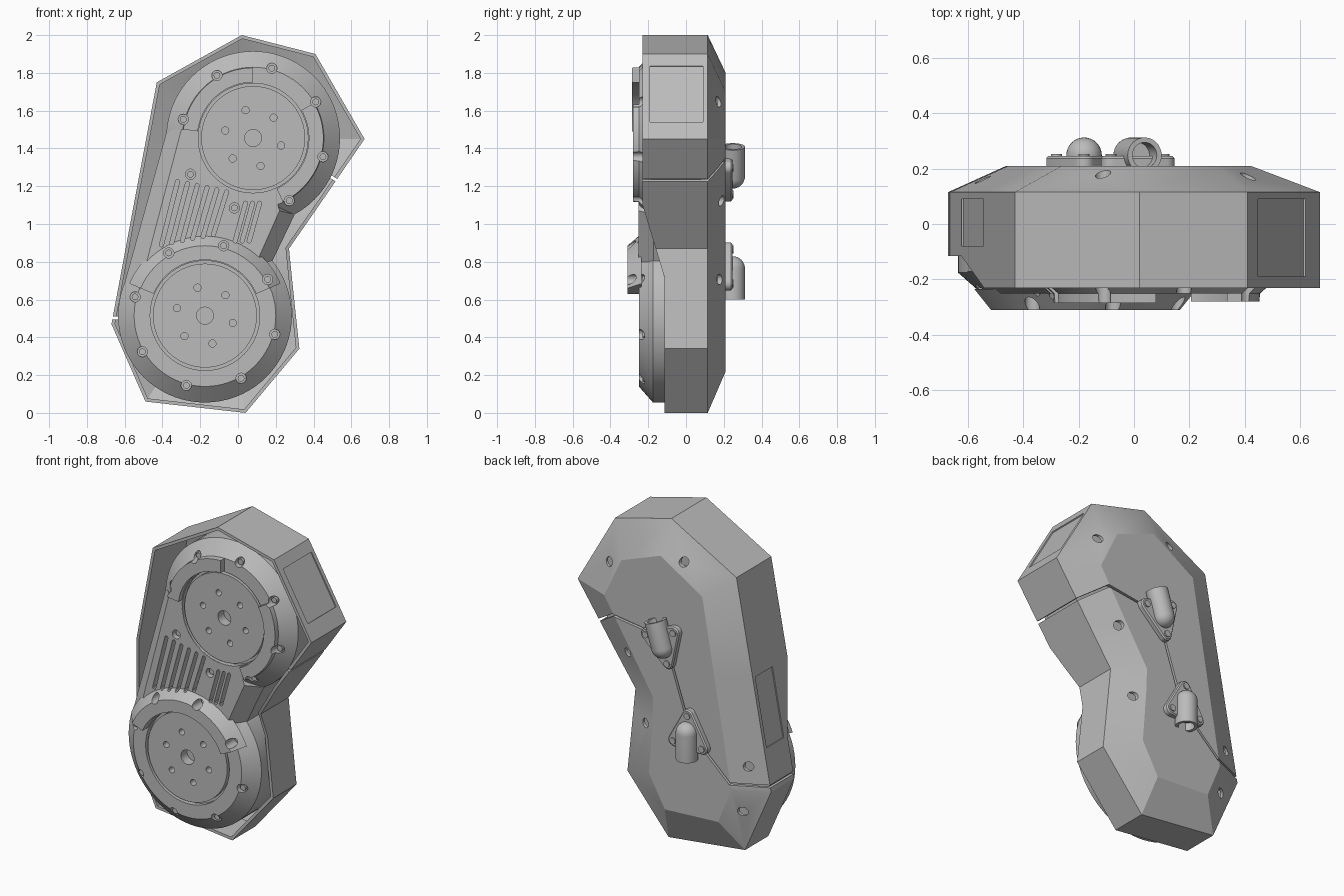
import bpy, bmesh
from math import sin, cos, pi, radians, hypot

cube = bpy.data.objects.get("Cube")
if cube:
    bpy.data.objects.remove(cube)

GREY = (0.5, 0.5, 0.5, 1)
metal = bpy.data.materials.new("plain grey")
metal.use_nodes = True
metal.diffuse_color = GREY
metal.node_tree.nodes["Principled BSDF"].inputs["Base Color"].default_value = GREY


def loft(bm, rings):
    """Skin equal-length rings of points and close both ends."""
    rows = [[bm.verts.new(p) for p in ring] for ring in rings]
    n = len(rows[0])
    for a, b in zip(rows, rows[1:]):
        for i in range(n):
            j = (i + 1) % n
            bm.faces.new((a[i], a[j], b[j], b[i]))
    bm.faces.new(rows[0][::-1])
    bm.faces.new(rows[-1])


def prism(bm, outline, y0, y1):
    loft(bm, [[(x, y, z) for x, z in outline] for y in (y0, y1)])


def circle(x, z, r, n=24):
    return [(x + r * cos(2 * pi * i / n), z + r * sin(2 * pi * i / n)) for i in range(n)]


def make(name, bm):
    bmesh.ops.recalc_face_normals(bm, faces=bm.faces)
    me = bpy.data.meshes.new(name)
    bm.to_mesh(me)
    bm.free()
    ob = bpy.data.objects.new(name, me)
    me.materials.append(metal)
    bpy.context.scene.collection.objects.link(ob)
    return ob


def finish(ob, cutter=None):
    """Cut with the first solver that keeps the part, then smooth by angle."""
    me = ob.data
    if cutter:
        mod = ob.modifiers.new("cut", "BOOLEAN")
        mod.operation, mod.object = "DIFFERENCE", cutter
        for solver in ("EXACT", "MANIFOLD", "FLOAT"):
            mod.solver = solver
            bpy.context.view_layer.update()
            dg = bpy.context.evaluated_depsgraph_get()
            result = bpy.data.meshes.new_from_object(ob.evaluated_get(dg))
            if len(result.polygons) >= len(ob.data.polygons):
                me = result
                break
        ob.modifiers.clear()
        ob.data = me
    me.shade_smooth()
    me.set_sharp_from_angle(angle=radians(22))


def helper(ob):
    ob.hide_render = True
    ob.hide_set(True)
    return ob


UPPER, LOWER = (0.08, 1.455), (-0.175, 0.515)


def polar(c, r, deg):
    return c[0] + r * cos(radians(deg)), c[1] + r * sin(radians(deg))


# Shell: outer corner and matching back-face corner, clockwise from the top
corners = [
    (0.02, 2.0, 0.03, 1.8), (0.41, 1.9, 0.30, 1.7), (0.67, 1.45, 0.42, 1.45),
    (0.43, 1.1, 0.204, 1.1), (0.27, 0.87, 0.08, 0.9), (0.285, 0.72, 0.085, 0.75),
    (0.325, 0.34, 0.11, 0.42), (0.04, 0, 0, 0.22), (-0.49, 0.06, -0.37, 0.24),
    (-0.67, 0.47, -0.46, 0.46), (-0.623, 0.72, -0.419, 0.7),
    (-0.541, 1.16, -0.343, 1.14), (-0.43, 1.75, -0.26, 1.62)]


def inset(loop, t):
    """Move a clockwise loop inward by t with mitred corners."""
    out = []
    for i, (x, z) in enumerate(loop):
        normals = []
        for a, b in ((loop[i - 1], loop[i]), (loop[i], loop[(i + 1) % len(loop)])):
            dx, dz = b[0] - a[0], b[1] - a[1]
            normals.append((-dz / hypot(dx, dz), dx / hypot(dx, dz)))
        (ax, az), (bx, bz) = normals
        k = t / (1 + ax * bx + az * bz)
        out.append((x - k * (ax + bx), z - k * (az + bz)))
    return out


def rim(z):
    return -0.115 - 0.115 * min(1, max(0, (z - 0.72) / 0.38))


wall = [c[:2] for c in corners]
back = [c[2:] for c in corners]
wall_in, back_in = inset(wall, 0.018), inset(back, 0.01)
rims = [rim(z) for x, z in wall]


def flat(loop, y):
    return [(x, y, z) for x, z in loop]


def edge(loop):
    return [(x, y, z) for (x, z), y in zip(loop, rims)]


bm = bmesh.new()
loft(bm, [flat(back_in, 0.19), flat(wall_in, 0.105), edge(wall_in),
          edge(wall), flat(wall, 0.115), flat(back, 0.21)])
shell = make("outer_shell", bm)

# Shell cutter: parting gap, back screw holes and shallow side panels
bm = bmesh.new()
path = [(0.62, 1.165), (0.36, 1.34), (0, 1.29), (-0.18, 0.75), (-0.45, 0.5), (-0.75, 0.505)]
sides = [[], []]
for i, (x, z) in enumerate(path):
    a, b = path[max(i - 1, 0)], path[min(i + 1, len(path) - 1)]
    dx, dz = b[0] - a[0], b[1] - a[1]
    k = 0.008 / hypot(dx, dz)
    sides[0].append((x - dz * k, z + dx * k))
    sides[1].append((x + dz * k, z - dx * k))
prism(bm, sides[0] + sides[1][::-1], -0.4, 0.4)
for c, angles in ((UPPER, (30, 120, -60)), (LOWER, (30, 165, 210))):
    for a in angles:
        prism(bm, circle(*polar(c, 0.383, a), 0.028), 0.06, 0.35)


def panel(p, q, t0, t1, y0, y1):
    dx, dz = q[0] - p[0], q[1] - p[1]
    k = 1 / hypot(dx, dz)
    rings = []
    for off in (-0.007, 0.03):
        (ax, az), (bx, bz) = [(p[0] + dx * t - dz * k * off, p[1] + dz * t + dx * k * off)
                              for t in (t0, t1)]
        rings.append([(ax, y0, az), (bx, y0, bz), (bx, y1, bz), (ax, y1, az)])
    loft(bm, rings)


panel(wall[1], wall[2], 0.14, 0.8, -0.19, 0.09)
panel(wall[9], wall[12], 0.2, 0.53, -0.08, 0.09)
finish(shell, helper(make("shell_cutter", bm)))

# Front cutter: bolt counterbores, disc holes and vent slots
bm = bmesh.new()
for c in (UPPER, LOWER):
    for k in range(8):
        prism(bm, circle(*polar(c, 0.383, 30 + 45 * k), 0.027), -0.4, -0.212)
    for k in range(6):
        prism(bm, circle(*polar(c, 0.153, 45 + 60 * k), 0.019), -0.4, -0.2)
    prism(bm, circle(*c, 0.045), -0.4, -0.19)
slots = [(-0.32 + 0.052 * i, 1.225 - 0.011 * i, -0.405 + 0.055 * i, 0.89 + 0.011 * i) for i in range(6)]
slots += [(0.04 + 0.037 * i, 1.11, -0.015 + 0.037 * i, 0.91) for i in range(3)]
for x0, z0, x1, z1 in slots:
    a = [(x0 + 0.011 * cos(t * pi / 4), z0 + 0.011 * sin(t * pi / 4)) for t in range(5)]
    b = [(x1 - 0.011 * cos(t * pi / 4), z1 - 0.011 * sin(t * pi / 4)) for t in range(5)]
    prism(bm, a + b, -0.4, -0.21)
front_cutter = helper(make("front_cutter", bm))

# Round joint housings with a grooved disc
profile = [(0.46, 0.08), (0.46, -0.175), (0.375, -0.25), (0.29, -0.25),
           (0.29, -0.22), (0.275, -0.22), (0.275, -0.25)]
fronts = []
for name, c in (("upper_housing", UPPER), ("lower_housing", LOWER)):
    bm = bmesh.new()
    loft(bm, [[(x, y, z) for x, z in circle(*c, r, 72)] for r, y in profile])
    fronts.append(make(name, bm))

# Web joining the housings, following both discs, with sloped outer sides
upper_arc = [polar(UPPER, 0.292, a) for a in range(172, 293, 10)]
lower_arc = [polar(LOWER, 0.34, a) for a in range(24, 157, 12)]
face = upper_arc + [(0.22, 1.07), (0.1, 0.8), (0.17, 0.66)] + lower_arc + [(-0.52, 0.66), (-0.3, 1.5)]
base = upper_arc + [(0.30, 1.05), (0.18, 0.8), (0.25, 0.68)] + lower_arc + [(-0.625, 0.6), (-0.375, 1.5)]
bm = bmesh.new()
loft(bm, [flat(base, 0.06), flat(base, -0.172), flat(face, -0.2515)])
fronts.append(make("vented_web", bm))


# Raised guards over part of each ring
def guard(name, c, a0, a1, top, r_top, r_base):
    section = [(0.295, -0.235), (0.295, top), (r_top, top), (r_base, -0.235)]
    bm = bmesh.new()
    rings = []
    for i in range(33):
        pts = [(polar(c, r, a0 + (a1 - a0) * i / 32), y) for r, y in section]
        rings.append([(p[0], y, p[1]) for p, y in pts])
    loft(bm, rings)
    fronts.append(make(name, bm))


guard("upper_guard_right", UPPER, -65, 30, -0.28, 0.372, 0.376)
guard("upper_guard_left", UPPER, 90, 173, -0.285, 0.372, 0.376)
guard("lower_guard", LOWER, 23, 157, -0.31, 0.37, 0.435)
for ob in fronts:
    finish(ob, front_cutter)

# Bolts sunk in the counterbores
bm = bmesh.new()
for c in (UPPER, LOWER):
    for k in range(8):
        prism(bm, circle(*polar(c, 0.383, 30 + 45 * k), 0.018, 12), -0.2, -0.23)
finish(make("ring_bolts", bm))


# Cable outlets on the back: rounded triangular flange, hooded tube, screws
def outlet(name, cx, cz, turn):
    def at(u, v):
        return cx + u * cos(turn) + v * sin(turn), cz - u * sin(turn) + v * cos(turn)

    lugs = [(0.1, 0.045, 30), (-0.1, 0.045, 150), (0, -0.135, 270)]

    def flange(r):
        return [at(*polar((u, v), r, a + d)) for u, v, a in lugs for d in range(-60, 61, 20)]

    bm = bmesh.new()
    loft(bm, [flat(flange(r), y) for r, y in ((0.037, 0.2), (0.037, 0.237), (0.03, 0.245))])
    for u, v, a in lugs:
        prism(bm, circle(*at(u, v), 0.02, 16), 0.24, 0.252)
    finish(make(name + "_flange", bm))
    r = 0.064
    dome = [(r * sin(t * pi / 16), -0.035 - r * cos(t * pi / 16)) for t in range(1, 9)]
    bm = bmesh.new()
    rings = []
    for rad, v in dome + [(r, 0.13), (0.046, 0.13), (0.046, 0.04)]:
        ring = []
        for i in range(32):
            a = 2 * pi * i / 32
            x, z = at(rad * cos(a), v)
            ring.append((x, 0.248 + rad * sin(a), z))
        rings.append(ring)
    loft(bm, rings)
    finish(make(name + "_tube", bm))


outlet("upper_outlet", 0.0, 1.285, 0.3)
outlet("lower_outlet", -0.18, 0.73, pi)
